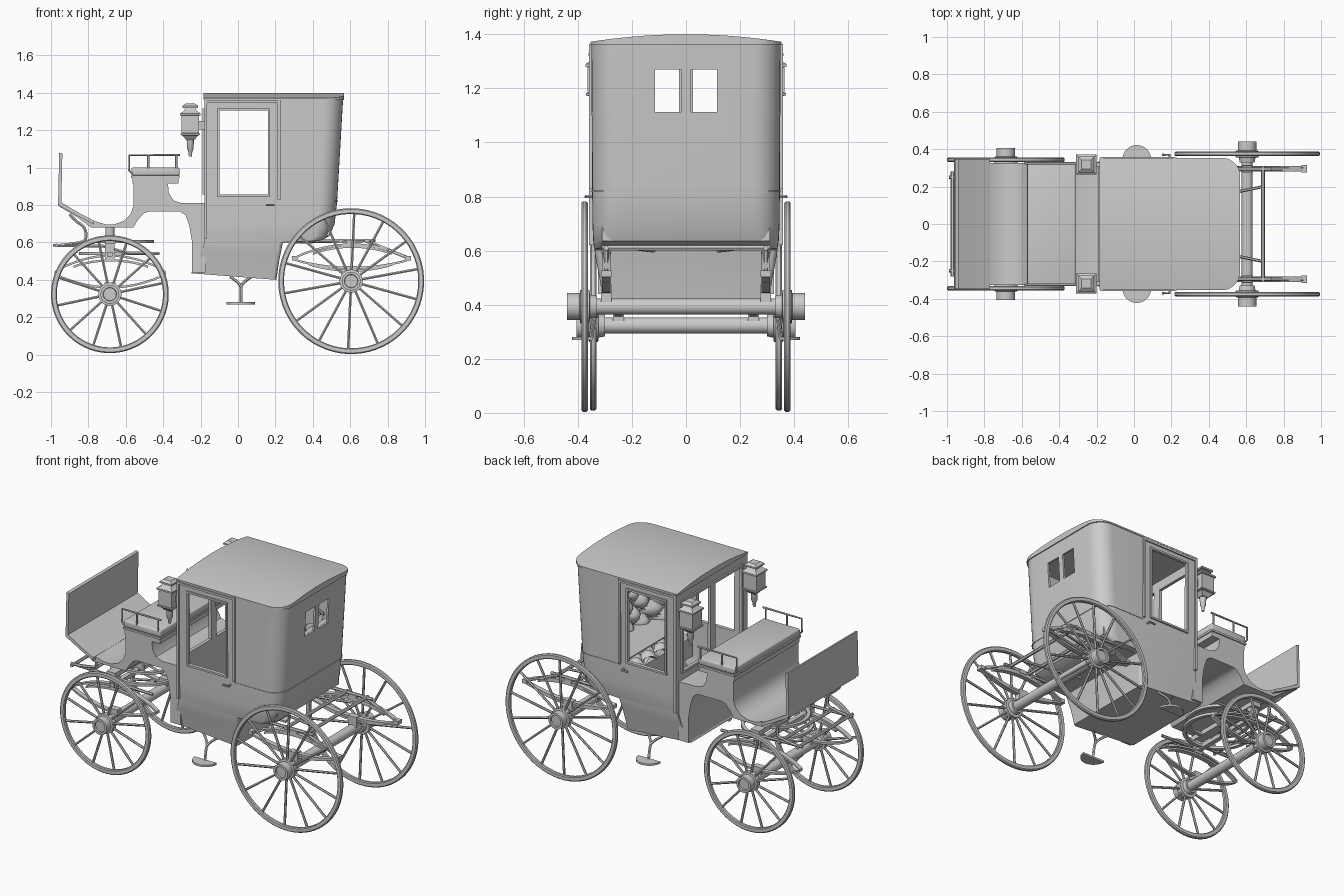
import bpy, bmesh, math
from mathutils import Vector

if "Cube" in bpy.data.objects:
    bpy.data.objects.remove(bpy.data.objects["Cube"])
pi = math.pi

def finish(name, bm):
    bmesh.ops.remove_doubles(bm, verts=bm.verts, dist=1e-5)
    bmesh.ops.recalc_face_normals(bm, faces=bm.faces)
    me = bpy.data.meshes.new(name)
    bm.to_mesh(me)
    bm.free()
    ob = bpy.data.objects.new(name, me)
    bpy.context.collection.objects.link(ob)
    return ob

def skin(name, rings, cap=True, loop=False):
    """Join equal-length closed rings of points."""
    bm = bmesh.new()
    R = [[bm.verts.new(p) for p in r] for r in rings]
    n = len(R[0])
    for a, b in zip(R, R[1:] + R[:1] if loop else R[1:]):
        for i in range(n):
            bm.faces.new((a[i], a[(i + 1) % n], b[(i + 1) % n], b[i]))
    if cap and not loop:
        bm.faces.new(R[0])
        bm.faces.new(R[-1])
    return finish(name, bm)

def boxes(name, *spans):
    bm = bmesh.new()
    for x0, x1, y0, y1, z0, z1 in spans:
        vs = bmesh.ops.create_cube(bm, size=1)['verts']
        for v in vs:
            v.co = (x0 + (v.co.x + .5) * (x1 - x0), y0 + (v.co.y + .5) * (y1 - y0), z0 + (v.co.z + .5) * (z1 - z0))
    return finish(name, bm)

def prism(name, prof, y0, y1):
    return skin(name, [[(x, y, z) for x, z in prof] for y in (y0, y1)])

def lathe(name, prof, c, axis='z', n=32, loop=False):
    """Spin (radius, height) points; n=4 gives a square part."""
    k = math.sqrt(2) if n == 4 else 1
    rings = []
    for r, h in prof:
        ring = []
        for i in range(n):
            a = 2 * pi * (i + .5) / n
            u, v = k * r * math.cos(a), k * r * math.sin(a)
            ring.append((c[0] + u, c[1] + h, c[2] + v) if axis == 'y' else (c[0] + u, c[1] + v, c[2] + h))
        rings.append(ring)
    return skin(name, rings, loop=loop)

def tube(name, paths, r, smooth=False):
    cu = bpy.data.curves.new(name, 'CURVE')
    cu.dimensions, cu.bevel_depth, cu.bevel_resolution, cu.use_fill_caps = '3D', r, 1, True
    for pts in paths:
        sp = cu.splines.new('NURBS' if smooth else 'POLY')
        sp.points.add(len(pts) - 1)
        for p, q in zip(sp.points, pts):
            p.co = (*q, 1)
        if smooth:
            sp.use_endpoint_u, sp.order_u, sp.resolution_u = True, 3, 6
    ob = bpy.data.objects.new(name, cu)
    bpy.context.collection.objects.link(ob)

def leaf(name, x0, x1, z, rise, y, t=.012, w=.03):
    ts = [i / 16 for i in range(17)]
    top = [(x0 + (x1 - x0) * u, z + rise * math.sin(pi * u) ** .8) for u in ts]
    prism(name, top + [(x, h - t) for x, h in reversed(top)], y - w / 2, y + w / 2)

# wheels, hubs and axles
for label, wx, R, wy, hub0, hub1, n in (("front", -.685, .315, .343, .30, .405, 12), ("rear", .605, .39, .375, .33, .44, 14)):
    cz = R + .003 if label == "rear" else R + .008
    for s in (-1, 1):
        c = (wx, s * wy, cz)
        lathe(label + "_rim", [(R, -.006), (R, .006), (R - .006, .012), (R - .026, .012), (R - .031, .007),
              (R - .031, -.007), (R - .026, -.012), (R - .006, -.012)], c, 'y', 64, True)
        tube(label + "_spokes", [[(wx + r * math.cos(a), s * wy, cz + r * math.sin(a)) for r in (.04, R - .02)]
             for a in [2 * pi * (i + .4) / n for i in range(n)]], .0075)
        lathe(label + "_hub", [(0, hub0 * s), (.04, hub0 * s), (.045, s * (wy - .02)), (.062, s * (wy - .018)),
              (.062, s * (wy + .016)), (.05, s * (wy + .018)), (.05, hub1 * s), (.036, hub1 * s),
              (.034, s * (hub1 - .01)), (0, s * (hub1 - .01))], (wx, 0, cz), 'y')
    lathe(label + "_axle", [(0, -wy), (.03, -wy), (.03, wy), (0, wy)], (wx, 0, cz), 'y', 24)

# cabin shell lofted from plan outlines with rounded rear corners
def plan(zf, zr, xf, xr, w, r):
    pts = [(xf, -w)]
    for s, a0 in ((-1, -pi / 2), (1, 0)):
        pts += [(xr - r + r * math.cos(a0 + i * pi / 16), s * (w - r) + r * math.sin(a0 + i * pi / 16)) for i in range(9)]
    pts.append((xf, w))
    return [(x, y, zf + (zr - zf) * (x - xf) / (xr - xf)) for x, y in pts]

cabin = skin("cabin_shell", [plan(*q) for q in (
    (.435, .40, -.25, .205, .305, .02), (.50, .50, -.225, .22, .32, .02), (.55, .55, -.195, .23, .33, .02),
    (.60, .60, -.18, .24, .338, .02), (.607, .607, -.18, .44, .338, .06), (.635, .635, -.18, .49, .343, .08),
    (.70, .70, -.18, .517, .346, .1), (.82, .82, -.18, .53, .347, .1), (1.368, 1.368, -.18, .562, .35, .1))])
m = cabin.modifiers.new("wall", 'SOLIDIFY')
m.thickness, m.offset = .016, -1
cut = boxes("window_cutter", (-.1, .16, -.5, .5, .855, 1.305),
            (.4, .7, -.115, -.018, 1.112, 1.27), (.4, .7, .018, .115, 1.112, 1.27),
            (-.3, -.13, -.29, -.025, .87, 1.30), (-.3, -.13, .025, .29, .87, 1.30))
cut.hide_render = True
m = cabin.modifiers.new("windows", 'BOOLEAN')
m.operation, m.solver, m.object = 'DIFFERENCE', 'EXACT', cut
bpy.context.view_layer.update()
bpy.context.view_layer.objects.active = cabin
for mod in ("wall", "windows"):
    bpy.ops.object.modifier_apply(modifier=mod)
bpy.data.objects.remove(cut)

# crowned roof
w, r, rows = .354, .1, []
for i in range(41):
    y = -w * math.cos(pi * i / 40)
    d = max(0, abs(y) - (w - r))
    x1 = .568 - r + math.sqrt(max(0, r * r - d * d))
    top = 1.40 - .028 * (y / w) ** 2
    rows.append([(-.185, y, 1.362), (x1, y, 1.362), (x1, y, top), (-.185, y, top)])
skin("roof", rows)
skin("waist_moulding", [plan(z, z, .22, x, .350, .1) for z, x in ((.816, .533), (.824, .534))])

# doors with raised frames, handles and folding steps
for s in (-1, 1):
    def strip(x0, x1, z0, z1, d=.358):
        return (x0, x1, *sorted((s * .34, s * d)), z0, z1)
    boxes("door_frame", strip(-.18, -.165, .62, 1.365), strip(.212, .226, .83, 1.365), strip(-.165, .212, 1.345, 1.358),
          strip(-.112, -.1, .843, 1.317), strip(.16, .172, .843, 1.317), strip(-.1, .16, 1.305, 1.317), strip(-.1, .16, .843, .855))
    tube("door_handle", [[(.19, s * .34, .80), (.19, s * .37, .80), (.15, s * .37, .80)]], .006)
    tube("step_stem", [[(x, s * .29, .415), (.015, s * .32, .38), (.015, s * .345, .34), (.015, s * .35, .278)]
         for x in (-.04, .07)], .008, True)
    arc = [(.015 + .077 * math.cos(pi * i / 16), s * (.345 + .077 * math.sin(pi * i / 16))) for i in range(17)]
    skin("step_plate", [[(x, y, z) for x, y in arc] for z in (.269, .281)])

# front and rear window frames
boxes("front_window_frame", (-.19, -.175, -.3, .3, 1.3, 1.315), (-.19, -.175, -.3, .3, .855, .87),
      (-.19, -.175, -.305, -.29, .855, 1.315), (-.19, -.175, .29, .305, .855, 1.315), (-.19, -.175, -.025, .025, .87, 1.3))

# tufted interior seat
def tufted(name, place, nu, nv):
    bm = bmesh.new()
    g = [[bm.verts.new(place(i / 48, j / 28, (abs(math.sin(pi * (nu * i / 48 + nv * j / 28) / 2)
         * math.sin(pi * (nu * i / 48 - nv * j / 28) / 2))) ** .5)) for j in range(29)] for i in range(49)]
    for i in range(48):
        for j in range(28):
            bm.faces.new((g[i][j], g[i + 1][j], g[i + 1][j + 1], g[i][j + 1]))
    finish(name, bm)
boxes("inner_seat_base", (.17, .49, -.31, .31, .635, .76), (.46, .505, -.30, .30, .76, 1.08))
tufted("inner_seat_cushion", lambda u, v, h: (.16 + .30 * v, -.31 + .62 * u, .76 + .04 * h), 10, 5)
tufted("inner_seat_back", lambda u, v, h: (.46 - .05 * h + .02 * v - .1 * abs(2 * u - 1) ** 4, -.31 + .62 * u, .76 + .33 * v), 10, 5)

# boot, curved footboard and dashboard
prism("boot_body", [(-.175, .81), (-.30, .81), (-.345, .825), (-.37, .865), (-.375, .92), (-.56, .92), (-.56, .79),
      (-.575, .75), (-.61, .715), (-.66, .697), (-.71, .697), (-.77, .715), (-.85, .757), (-.955, .815), (-.96, .795),
      (-.86, .735), (-.80, .69), (-.785, .68), (-.56, .68), (-.535, .72), (-.505, .755), (-.48, .765), (-.31, .765),
      (-.28, .745), (-.26, .69), (-.245, .60), (-.245, .44), (-.175, .44)], -.325, .325)
prism("dashboard", [(-.962, .80), (-.945, .80), (-.939, 1.075), (-.956, 1.08)], -.348, .348)
prism("footboard", [(-.955, .795), (-.85, .737), (-.77, .696), (-.77, .716), (-.85, .758), (-.955, .82)], -.348, .348)

# driver's seat with end rails
boxes("driver_seat_box", (-.565, -.318, -.325, .325, .915, .945), (-.572, -.312, -.332, .332, .945, .957))
seat = boxes("driver_cushion", (-.57, -.312, -.33, .33, .957, 1.0))
b = seat.modifiers.new("soft", 'BEVEL')
b.width, b.segments = .01, 3
for s in (-1, 1):
    y = s * .325
    tube("seat_rail", [[(-.56, y, .96), (-.582, y, .985), (-.582, y, 1.067), (-.31, y, 1.067)],
         [(-.48, y, .98), (-.48, y, 1.067)], [(-.33, y, .98), (-.33, y, 1.067)]], .006)

# carriage lamps
for s in (-1, 1):
    c = (-.255, s * .318, 0)
    lathe("lamp_case", [(0, 1.148), (.022, 1.148), (.042, 1.172), (.052, 1.174), (.052, 1.182), (.046, 1.184), (.046, 1.278),
          (.054, 1.28), (.054, 1.29), (.035, 1.302), (.028, 1.318), (.042, 1.32), (.042, 1.33), (.025, 1.342), (0, 1.342)], c, n=4)
    lathe("lamp_stem", [(0, 1.06), (.008, 1.06), (.012, 1.09), (.018, 1.10), (.02, 1.16), (0, 1.16)], c, n=16)
    boxes("lamp_bracket", (-.22, -.17, s * .318 - .01, s * .318 + .01, 1.205, 1.25))

# rear springs and carriage irons
for s in (-1, 1):
    y = s * .295
    leaf("rear_spring_upper", .30, .915, .52, .075, y)
    leaf("rear_spring_second", .40, .82, .545, .038, y)
    leaf("rear_spring_lower", .30, .915, .515, -.045, y)
    leaf("rear_spring_helper", .38, .83, .49, -.035, y)
    boxes("rear_spring_block", (.575, .635, y - .02, y + .02, .41, .475), (.58, .63, y - .018, y + .018, .585, .61))
    tube("rear_body_iron", [[(.25, y, .607), (.735, y, .61)], [(.68, y, .61), (.915, y, .515)]], .01)
    tube("rear_stay", [[(.3, s * .12, .6), (.69, s * .2, .61)]], .008)
    boxes("spring_shackle", (.895, .925, y - .02, y + .02, .503, .527), (.29, .32, y - .02, y + .02, .503, .527))
tube("rear_cross_bar", [[(.69, -.31, .61), (.69, .31, .61)], [(.55, -.31, .61), (.55, .31, .61)]], .011)

# front springs, turntable and shaft irons
for s in (-1, 1):
    y = s * .25
    leaf("front_spring_upper", -.98, -.385, .445, .09, y)
    leaf("front_spring_lower", -.98, -.385, .44, -.075, y)
    leaf("front_spring_helper", -.88, -.48, .475, .035, y)
    boxes("front_spring_block", (-.715, -.655, y - .02, y + .02, .34, .385), (-.71, -.66, y - .02, y + .02, .51, .60))
    tube("shaft_iron", [[(-.99, y, .585), (-.72, y, .58), (-.60, y, .545), (-.42, y, .54)]], .009)
    tube("footboard_iron", [[(-.90, y, .75), (-.87, y, .715), (-.815, y, .68), (-.81, y, .61), (-.86, y, .595), (-.95, y, .585)]], .009, True)
for z, r in ((.605, .19), (.54, .21)):
    lathe("turntable_ring", [(r, -.008), (r, .008), (r - .022, .008), (r - .022, -.008)], (-.64, 0, z), n=48, loop=True)
boxes("front_bolster", (-.715, -.655, -.29, .29, .595, .625), (-.70, -.67, -.28, .28, .525, .55))
lathe("king_pin", [(0, .52), (.025, .52), (.025, .69), (0, .69)], (-.685, 0, 0), n=20)
tube("front_cross_bar", [[(-.97, -.28, .585), (-.97, .28, .585)], [(-.84, -.28, .585), (-.84, .28, .585)]], .01)

# turn curves into meshes, then smooth while keeping edges
bpy.ops.object.select_all(action='SELECT')
bpy.context.view_layer.objects.active = cabin
bpy.ops.object.convert(target='MESH')
bpy.ops.object.select_all(action='SELECT')
bpy.ops.object.shade_smooth_by_angle(angle=math.radians(35))
